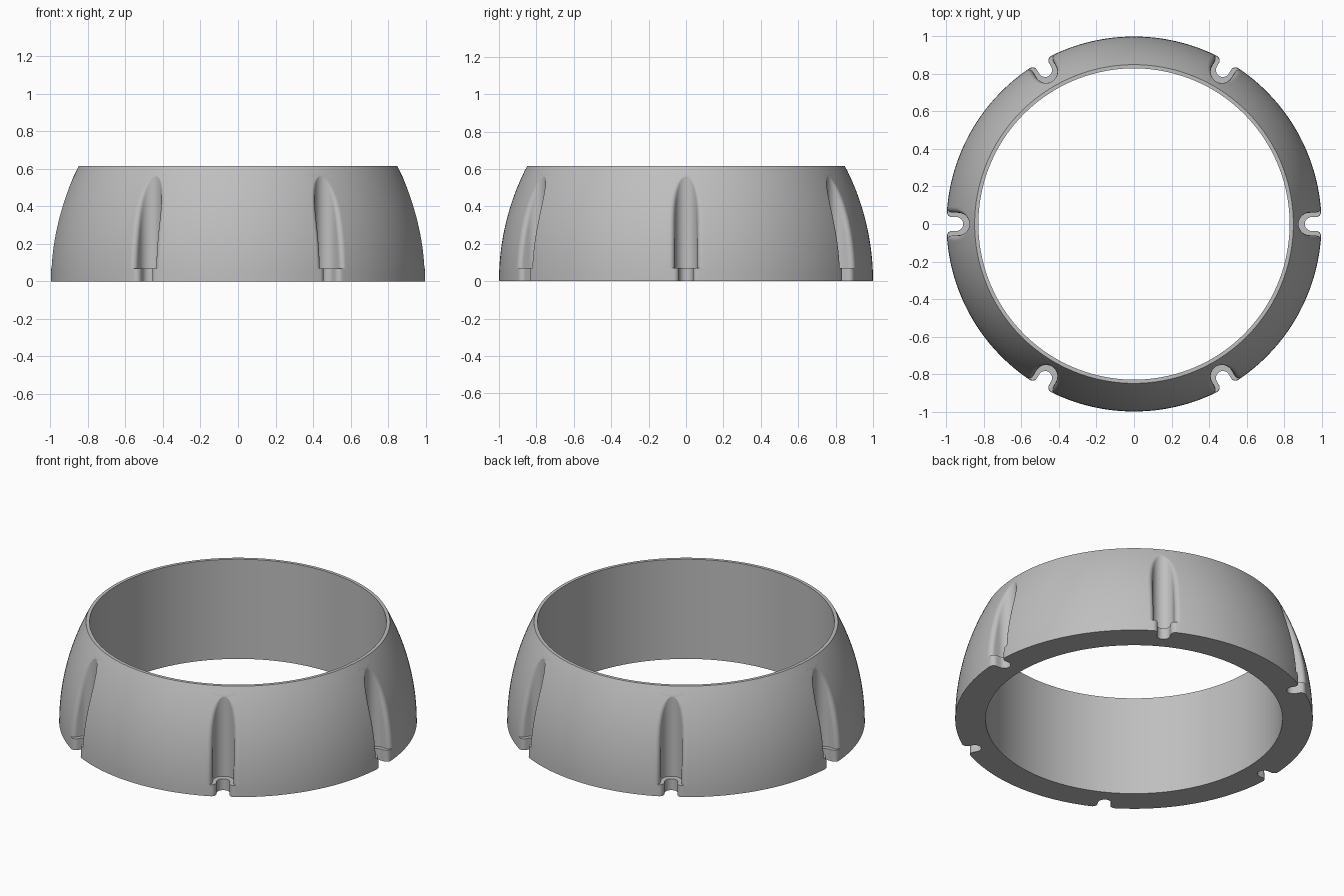
import bpy, bmesh, math
from mathutils import Vector

cube = bpy.data.objects.get("Cube")
if cube:
    bpy.data.objects.remove(cube)

HEIGHT, BORE, LEDGE, CURVE = 0.615, 0.83, 0.07, 1.335
SLOTS, EDGE = 6, 0.1            # slot count, half angle kept for each slot
WIDE = (0.937, 0.06, 0.026)     # groove centre radius, half width, edge rounding
NARROW = (0.948, 0.037, 0.028)  # same for the notch under the ledge


def outer_radius(z):
    return 1 - CURVE + math.sqrt(CURVE ** 2 - z ** 2)


def arc(centre, radius, start, end, steps):
    return [centre + radius * Vector((math.cos(a), math.sin(a)))
            for a in (start + (end - start) * i / steps for i in range(steps + 1))]


def half_slot(R, groove):
    """Half of a rounded slot, from its deepest point out to the ring's surface."""
    c, w, f = groove
    if R <= c - w:               # above the groove: plain circle
        return [R * Vector((math.cos(EDGE * i / 19), math.sin(EDGE * i / 19)))
                for i in range(20)]
    centre = Vector((c, 0))
    x = math.sqrt((R - f) ** 2 - (w + f) ** 2)
    if x >= c:                   # straight walls reach the rounding
        ball, end = Vector((x, w + f)), math.pi / 2
    else:                        # rounding touches the curved floor
        x = ((R - f) ** 2 - (w + f) ** 2 + c * c) / (2 * c)
        ball = Vector((x, math.sqrt(max(0, (w + f) ** 2 - (x - c) ** 2))))
        end = math.atan2(ball.y, ball.x - c)
    rim = math.atan2(ball.y, ball.x)
    pts = arc(centre, w, math.pi, end, 8)
    pts += arc(ball, f, end - math.pi, rim - 2 * math.pi
               if rim - (end - math.pi) > math.pi else rim, 7)
    pts += arc(Vector((0, 0)), R, rim, EDGE, 3)[1:]
    return pts


def full_outline(half, R):
    """Mirror the half slot, add the plain arc and repeat around the ring."""
    step = 2 * math.pi / SLOTS
    sector = [Vector((p.x, -p.y)) for p in reversed(half[1:])] + half
    sector += arc(Vector((0, 0)), R, EDGE, step - EDGE, 24)[1:-1]
    ring = []
    for k in range(SLOTS):
        co, si = math.cos(k * step), math.sin(k * step)
        ring += [(p.x * co - p.y * si, p.x * si + p.y * co) for p in sector]
    return ring


def plain_half(R):
    return half_slot(R, (9, 1, 0))


# Rows from the bore's foot, up the outside, and back to the bore's top
rows = [(0, full_outline(plain_half(BORE), BORE))]
for z in (0, LEDGE / 2, LEDGE):
    rows.append((z, full_outline(half_slot(outer_radius(z), NARROW), outer_radius(z))))
top = math.sqrt(CURVE ** 2 - (WIDE[0] - WIDE[1] - 1 + CURVE) ** 2) - 0.0003
for i in range(25):
    z = LEDGE + (top - LEDGE) * math.sin(i / 24 * math.pi / 2)
    rows.append((z, full_outline(half_slot(outer_radius(z), WIDE), outer_radius(z))))
for z in (top + 0.01, (top + HEIGHT) / 2, HEIGHT):
    rows.append((z, full_outline(plain_half(outer_radius(z)), outer_radius(z))))
rows.append((HEIGHT, full_outline(plain_half(BORE), BORE)))

bm = bmesh.new()
loops = [[bm.verts.new((x, y, z)) for x, y in ring] for z, ring in rows]
for a, b in zip(loops, loops[1:] + loops[:1]):
    n = len(a)
    for i in range(n):
        j = (i + 1) % n
        bm.faces.new((a[i], a[j], b[j], b[i]))
bmesh.ops.remove_doubles(bm, verts=bm.verts, dist=0.00002)
bmesh.ops.recalc_face_normals(bm, faces=bm.faces)

mesh = bpy.data.meshes.new("slotted_ring")
bm.to_mesh(mesh)
bm.free()
ring = bpy.data.objects.new("slotted_ring", mesh)
bpy.context.collection.objects.link(ring)

# Single grey finish
grey = bpy.data.materials.new("plain grey")
grey.use_nodes = True
colour = (0.52, 0.52, 0.52, 1)
grey.diffuse_color = colour
grey.node_tree.nodes["Principled BSDF"].inputs["Base Color"].default_value = colour
mesh.materials.append(grey)

for o in bpy.context.selected_objects:
    o.select_set(False)
ring.select_set(True)
bpy.context.view_layer.objects.active = ring
bpy.ops.object.shade_smooth_by_angle(angle=math.radians(35))
